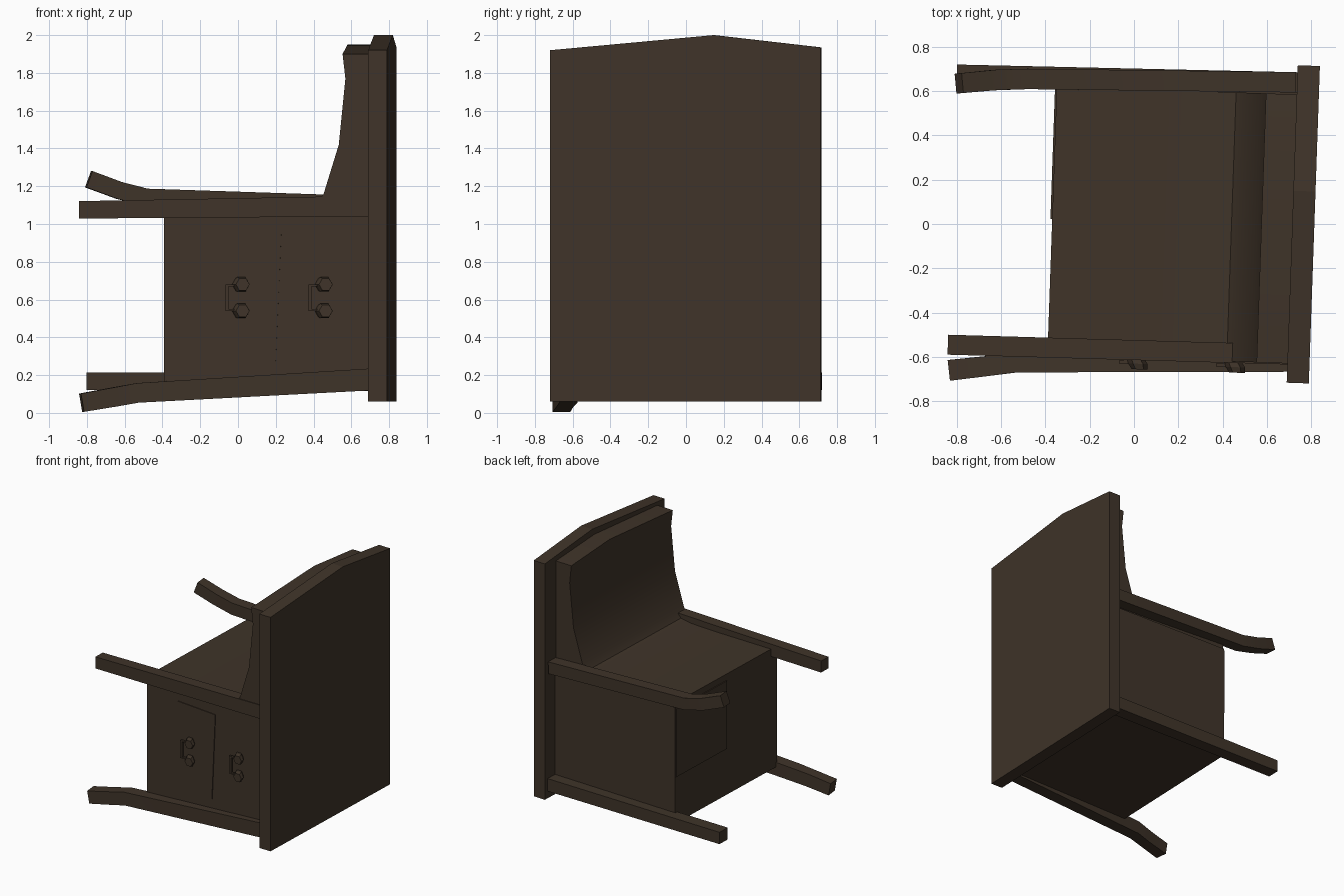
import bpy, bmesh, math
from mathutils import Matrix, Vector

if "Cube" in bpy.data.objects:
    bpy.data.objects.remove(bpy.data.objects["Cube"])

wood = bpy.data.materials.new("dark brown wood")
wood.diffuse_color = (0.05, 0.034, 0.022, 1)
wood.use_nodes = True
wood.node_tree.nodes["Principled BSDF"].inputs["Base Color"].default_value = wood.diffuse_color
TURN = Matrix.Rotation(math.radians(-2), 4, 'Z')   # whole piece stands slightly turned


def loft(name, rings, turn=True, smooth=None):
    """Skin equal-length rings of points and cap both ends."""
    bm = bmesh.new()
    loops = [[bm.verts.new(p) for p in r] for r in rings]
    n = len(rings[0])
    for a, b in zip(loops, loops[1:]):
        for i in range(n):
            j = (i + 1) % n
            bm.faces.new((a[i], a[j], b[j], b[i]))
    bm.faces.new(loops[0])
    bm.faces.new(loops[-1])
    bmesh.ops.recalc_face_normals(bm, faces=bm.faces)
    if turn:
        bm.transform(TURN)
    me = bpy.data.meshes.new(name)
    bm.to_mesh(me)
    bm.free()
    me.materials.append(wood)
    ob = bpy.data.objects.new(name, me)
    bpy.context.collection.objects.link(ob)
    if smooth:
        bpy.ops.object.select_all(action='DESELECT')
        ob.select_set(True)
        bpy.context.view_layer.objects.active = ob
        bpy.ops.object.shade_smooth_by_angle(angle=math.radians(smooth))
    return ob


def box(name, x0, x1, y0, y1, z0, z1):
    return loft(name, [[(x, y0, z0), (x, y1, z0), (x, y1, z1), (x, y0, z1)] for x in (x0, x1)])


def bar(name, path, turn=False, smooth=None):
    """Rectangular bar along path points (x, y, z, half width, half height)."""
    rings = []
    for i, (x, y, z, w, h) in enumerate(path):
        a, b = path[max(i - 1, 0)], path[min(i + 1, len(path) - 1)]
        t = Vector(b[:3]) - Vector(a[:3])
        side = t.cross(Vector((0, 0, 1))).normalized() * w
        up = side.cross(t).normalized() * h
        c = Vector((x, y, z))
        rings.append([c + side + up, c - side + up, c - side - up, c + side - up])
    return loft(name, rings, turn, smooth)


# tall panel with a peaked top edge
outline = [(-0.692, 0.06), (0.742, 0.06), (0.742, 1.935), (0.175, 2.0), (-0.692, 1.92)]
loft("tall_panel", [[(x, y, z) for y, z in outline] for x in (0.714, 0.814)])

# cabinet body
box("cabinet_body", -0.37, 0.72, -0.6, 0.62, 0.13, 1.05)

# seat running up into the backrest, with an arched top
profile = [(-0.37, 1.04), (-0.37, 1.09), (0.1, 1.09), (0.35, 1.095), (0.44, 1.11),
           (0.475, 1.16), (0.555, 1.42), (0.59, 1.77), (0.575, 1.9), (0.716, 1.9), (0.716, 1.04)]
loft("seat_and_backrest",
     [[(x, y, z + (rise if z > 1.85 else 0)) for x, z in profile]
      for y, rise in ((-0.605, 0), (0.15, 0.05), (0.61, 0.01))], smooth=40)

# two straight bars
bar("upper_front_bar", [(-0.84, -0.545, 1.075, 0.045, 0.046), (0.72, -0.59, 1.095, 0.045, 0.055)])
bar("lower_back_bar", [(-0.8, 0.67, 0.167, 0.05, 0.047), (0.74, 0.635, 0.167, 0.05, 0.05)])

# two curved bars
bar("upper_back_arm", [(-0.79, 0.635, 1.237, 0.045, 0.046), (-0.63, 0.65, 1.178, 0.046, 0.046),
                       (-0.48, 0.655, 1.14, 0.046, 0.047), (0.73, 0.64, 1.1, 0.046, 0.047)], smooth=80)
bar("lower_front_arm", [(-0.828, -0.66, 0.054, 0.047, 0.049), (-0.65, -0.64, 0.085, 0.045, 0.051),
                        (-0.53, -0.622, 0.106, 0.048, 0.052), (0.72, -0.617, 0.178, 0.05, 0.058)], smooth=80)

# thin front door, hung slightly crooked
door = box("front_door", -0.17, 0.17, -0.004, 0.004, -0.34, 0.34)
door.data.transform(Matrix.Translation((0.045, -0.604, 0.6225)) @ Matrix.Rotation(math.radians(2.5), 4, 'Y'))

# thin panel on the end of the cabinet
box("end_panel", -0.378, -0.37, 0.01, 0.615, 0.5, 1.04)

# handles: a thin bracket with a hexagonal knob above and below
for k, x in enumerate((-0.01, 0.43)):
    box(f"handle_grip_{k}", x - 0.035, x - 0.018, -0.632, -0.615, 0.54, 0.68)
    for m, z in enumerate((0.54, 0.67)):
        box(f"handle_arm_{k}_{m}", x - 0.035, x + 0.05, -0.632, -0.615, z, z + 0.01)
    for m, z in enumerate((0.54, 0.68)):
        rings = []
        for dx, y, r in ((0.03, -0.59, 0.035), (0.05, -0.63, 0.044), (0.058, -0.655, 0.036)):
            rings.append([(x + dx + r * math.cos(i * math.pi / 3), y,
                           z + r * math.sin(i * math.pi / 3)) for i in range(6)])
        loft(f"handle_knob_{k}_{m}", rings)
